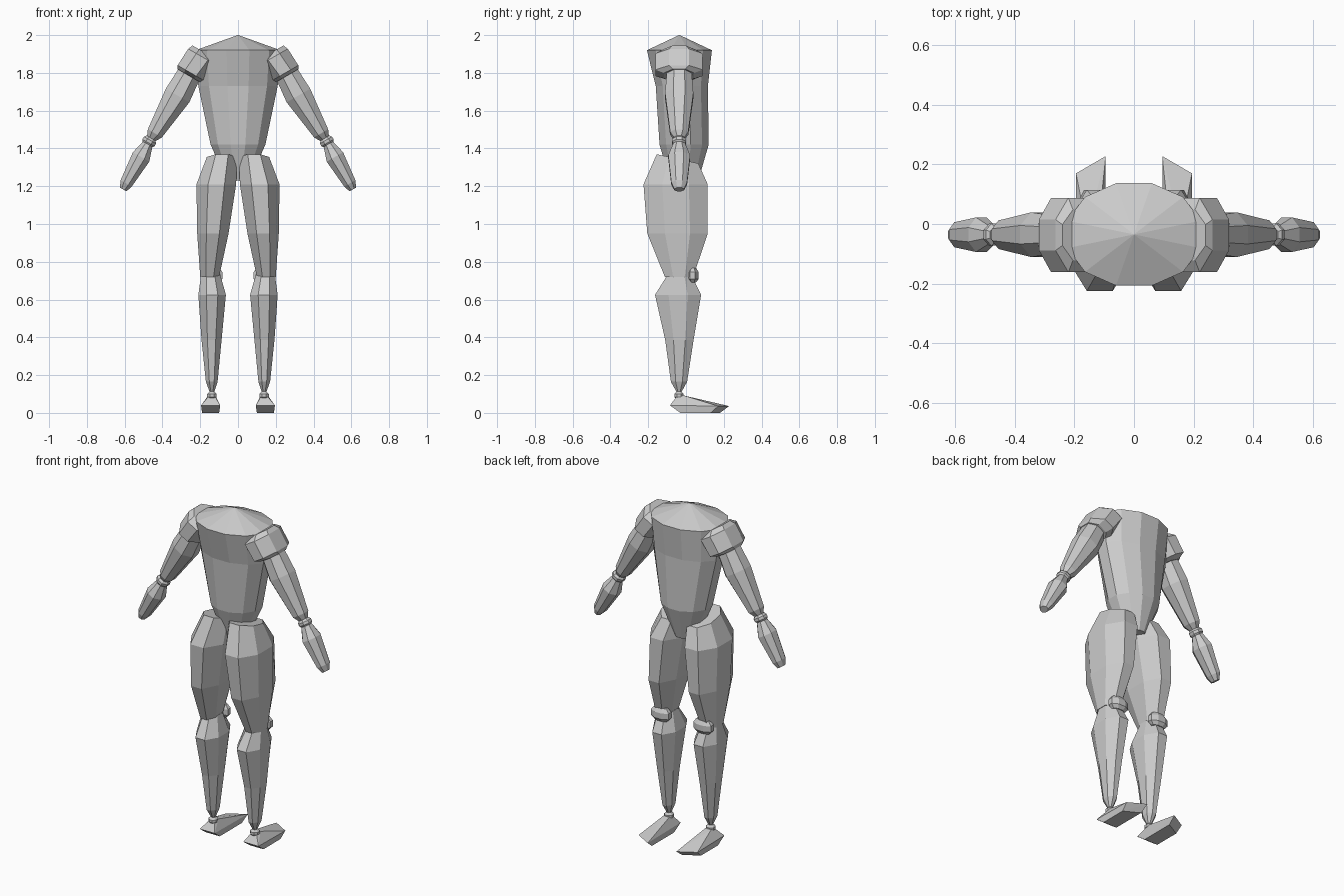
import bpy, bmesh, math


def finish(bm, name):
    bmesh.ops.recalc_face_normals(bm, faces=bm.faces)
    me = bpy.data.meshes.new(name)
    bm.to_mesh(me)
    bm.free()
    ob = bpy.data.objects.new(name, me)
    bpy.context.collection.objects.link(ob)
    return ob


def loft(name, rings, n=8, side=1, lean=0.0):
    """Rings are (x, y, z, half width, half depth[, slope of z along y])."""
    bm = bmesh.new()
    k = 1 / math.cos(math.pi / n)
    loops = []
    for x, y, z, rx, ry, *slope in rings:
        loop = []
        for i in range(n):
            a = 2 * math.pi * (i + 0.5) / n
            u, v = rx * k * math.cos(a), ry * k * math.sin(a)
            dz = u * math.sin(lean) + (slope[0] * v if slope else 0)
            loop.append(bm.verts.new((side * (x + u * math.cos(lean)), y + v, z + dz)))
        loops.append(loop)
    for lo, hi in zip(loops, loops[1:]):
        for i in range(n):
            j = (i + 1) % n
            bm.faces.new((lo[i], lo[j], hi[j], hi[i]))
    bm.faces.new(loops[0])
    bm.faces.new(loops[-1])
    return finish(bm, name)


def hull(name, points, side):
    bm = bmesh.new()
    for x, y, z in points:
        bm.verts.new((side * x, y, z))
    bmesh.ops.convex_hull(bm, input=bm.verts)
    return finish(bm, name)


# Torso with a shallow cone at the neck and a tapered pelvis
loft("torso", [(0, -.035, 2.0, .002, .002), (0, -.035, 1.92, .225, .172),
               (0, -.022, 1.73, .21, .138), (0, -.01, 1.42, .145, .13),
               (0, -.01, 1.23, .06, .075)], n=12)

ARM_LEAN = math.radians(30)
for side, tag in ((1, "right"), (-1, "left")):
    # Arm
    loft(tag + "_shoulder", [(.18, -.037, 1.91, .07, .085), (.19, -.037, 1.885, .085, .125),
                             (.25, -.037, 1.80, .08, .125), (.26, -.037, 1.785, .07, .08)],
         side=side, lean=ARM_LEAN)
    loft(tag + "_upper_arm", [(.255, -.036, 1.80, .062, .065), (.32, -.036, 1.68, .072, .075),
                              (.44, -.036, 1.48, .043, .048), (.46, -.036, 1.45, .025, .025)],
         side=side, lean=ARM_LEAN)
    loft(tag + "_elbow", [(.46, -.036, 1.455, .027, .027), (.466, -.036, 1.444, .037, .037),
                          (.474, -.036, 1.43, .037, .037), (.48, -.036, 1.418, .027, .027)],
         side=side, lean=ARM_LEAN)
    loft(tag + "_forearm", [(.477, -.036, 1.425, .028, .03), (.513, -.036, 1.355, .05, .058),
                            (.592, -.036, 1.215, .034, .042), (.608, -.036, 1.183, .02, .026)],
         side=side, lean=ARM_LEAN)

    # Leg
    loft(tag + "_thigh", [(.085, -.045, 1.345, .08, .11, -.22), (.115, -.055, 1.21, .105, .17),
                          (.133, -.045, .95, .083, .16), (.15, -.037, .72, .05, .075)],
         side=side)
    loft(tag + "_knee", [(.14, .035, .69, .04, .018), (.14, .035, .71, .058, .032),
                         (.14, .035, .745, .058, .032), (.14, .035, .768, .04, .018)],
         side=side)
    loft(tag + "_calf", [(.145, -.035, .735, .05, .06), (.137, -.042, .625, .073, .122),
                         (.14, -.035, .385, .053, .075), (.139, -.037, .165, .031, .043),
                         (.138, -.037, .105, .01, .01)], side=side)
    loft(tag + "_ankle", [(.138, -.037, .112, .014, .014), (.138, -.037, .1, .025, .025),
                          (.138, -.037, .085, .025, .025), (.138, -.037, .073, .014, .014)],
         side=side)
    # Wedge foot, longer on the inner side
    hull(tag + "_foot", [(.1, -.03, 0), (.19, -.03, 0), (.1, .18, 0), (.19, .13, 0),
                         (.095, -.085, .04), (.195, -.085, .04), (.095, .228, .036),
                         (.195, .17, .036), (.12, -.05, .085), (.158, -.05, .085),
                         (.12, -.012, .092), (.158, -.012, .092)], side)
